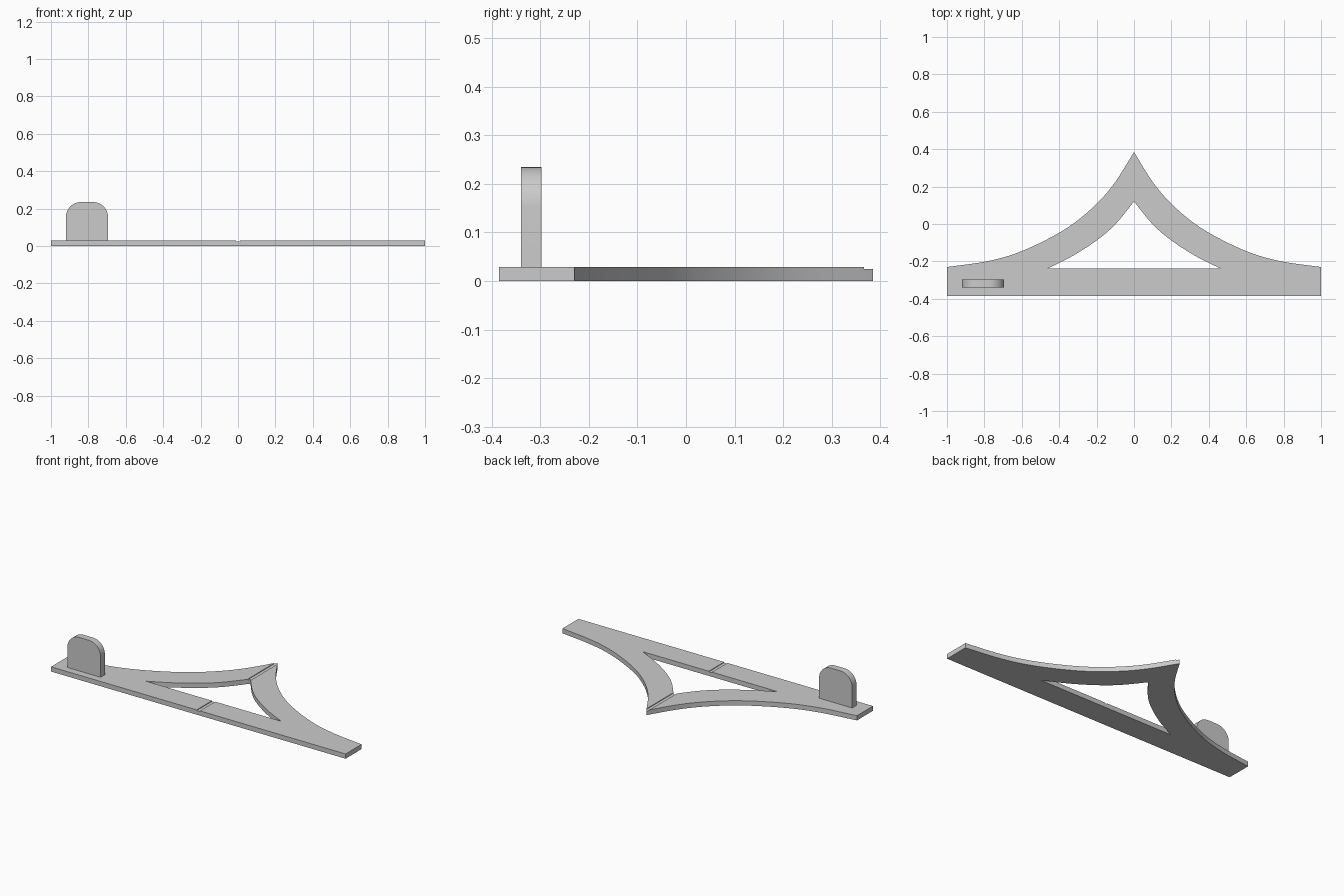
import bpy, bmesh, math
from mathutils import Vector, Matrix

if "Cube" in bpy.data.objects:
    bpy.data.objects.remove(bpy.data.objects["Cube"])

TOP = 0.029      # plate thickness
GROOVE = 0.011   # half width of the fold groove


def spline(pts, steps=5):
    """Smooth Catmull-Rom run through the points."""
    p = [Vector(q) for q in pts]
    p = [2 * p[0] - p[1]] + p + [2 * p[-1] - p[-2]]
    out = []
    for a, b, c, d in zip(p, p[1:], p[2:], p[3:]):
        for i in range(steps):
            t = i / steps
            out.append(0.5 * (2 * b + (c - a) * t + (2 * a - 5 * b + 4 * c - d) * t * t
                              + (3 * b - a - 3 * c + d) * t ** 3))
    return out + [p[-2]]


def mirrored(right):
    """Closed loop from a right half that starts on the x = 0 line."""
    return right + [Vector((-v.x, v.y)) for v in reversed(right[1:])]


def prism(name, loops, depth, matrix=Matrix()):
    """Fill the loops (inner ones become holes) and extrude along local z."""
    bm = bmesh.new()
    edges = []
    for loop in loops:
        vs = [bm.verts.new((v[0], v[1], 0)) for v in loop]
        edges += [bm.edges.new((a, b)) for a, b in zip(vs, vs[1:] + vs[:1])]
    bmesh.ops.triangle_fill(bm, edges=edges, use_beauty=True)
    ext = bmesh.ops.extrude_face_region(bm, geom=bm.faces[:], use_keep_orig=True)
    moved = [g for g in ext["geom"] if isinstance(g, bmesh.types.BMVert)]
    bmesh.ops.translate(bm, verts=moved, vec=(0, 0, depth))
    bmesh.ops.recalc_face_normals(bm, faces=bm.faces[:])
    bm.transform(matrix)
    mesh = bpy.data.meshes.new(name)
    bm.to_mesh(mesh)
    bm.free()
    ob = bpy.data.objects.new(name, mesh)
    bpy.context.collection.objects.link(ob)
    return ob


def activate(ob):
    bpy.ops.object.select_all(action='DESELECT')
    ob.select_set(True)
    bpy.context.view_layer.objects.active = ob


# Base plate: flared outline with a curved triangular window
outer = spline([(0, 0.385), (0.1, 0.225), (0.2, 0.108), (0.33, -0.002), (0.48, -0.09),
                (0.64, -0.16), (0.8, -0.202), (1, -0.23)])
outer.append(Vector((1, -0.385)))
inner = spline([(0, 0.12), (0.1, -0.002), (0.2, -0.088), (0.33, -0.172), (0.46, -0.237)])
plate = prism("base_plate", [mirrored(outer), mirrored(inner)], TOP)

# Shallow groove across the middle of the plate
cutter = prism("groove_cutter", [[(-GROOVE, -0.6), (GROOVE, -0.6),
                                  (GROOVE, 0.6), (-GROOVE, 0.6)]], 0.05,
               Matrix.Translation((0, 0, TOP - 0.004)))
cutter.hide_render = True
cut = plate.modifiers.new("groove", 'BOOLEAN')
cut.operation = 'DIFFERENCE'
cut.solver = 'EXACT'
cut.object = cutter
activate(plate)
bpy.ops.object.modifier_apply(modifier=cut.name)
bpy.data.objects.remove(cutter)

# Upright tab with rounded top corners
x0, x1, height, r = -0.92, -0.695, 0.235, 0.08
profile = [(x0, TOP - 0.005), (x1, TOP - 0.005)]
for cx, start in ((x1 - r, 0), (x0 + r, 90)):
    for i in range(9):
        a = math.radians(start + 90 * i / 8)
        profile.append((cx + r * math.cos(a), height - r + r * math.sin(a)))
tab = prism("upright_tab", [profile], 0.042,
            Matrix.Translation((0, -0.298, 0)) @ Matrix.Rotation(math.pi / 2, 4, 'X'))

for ob in (plate, tab):
    activate(ob)
    bpy.ops.object.shade_smooth_by_angle(angle=math.radians(30))
